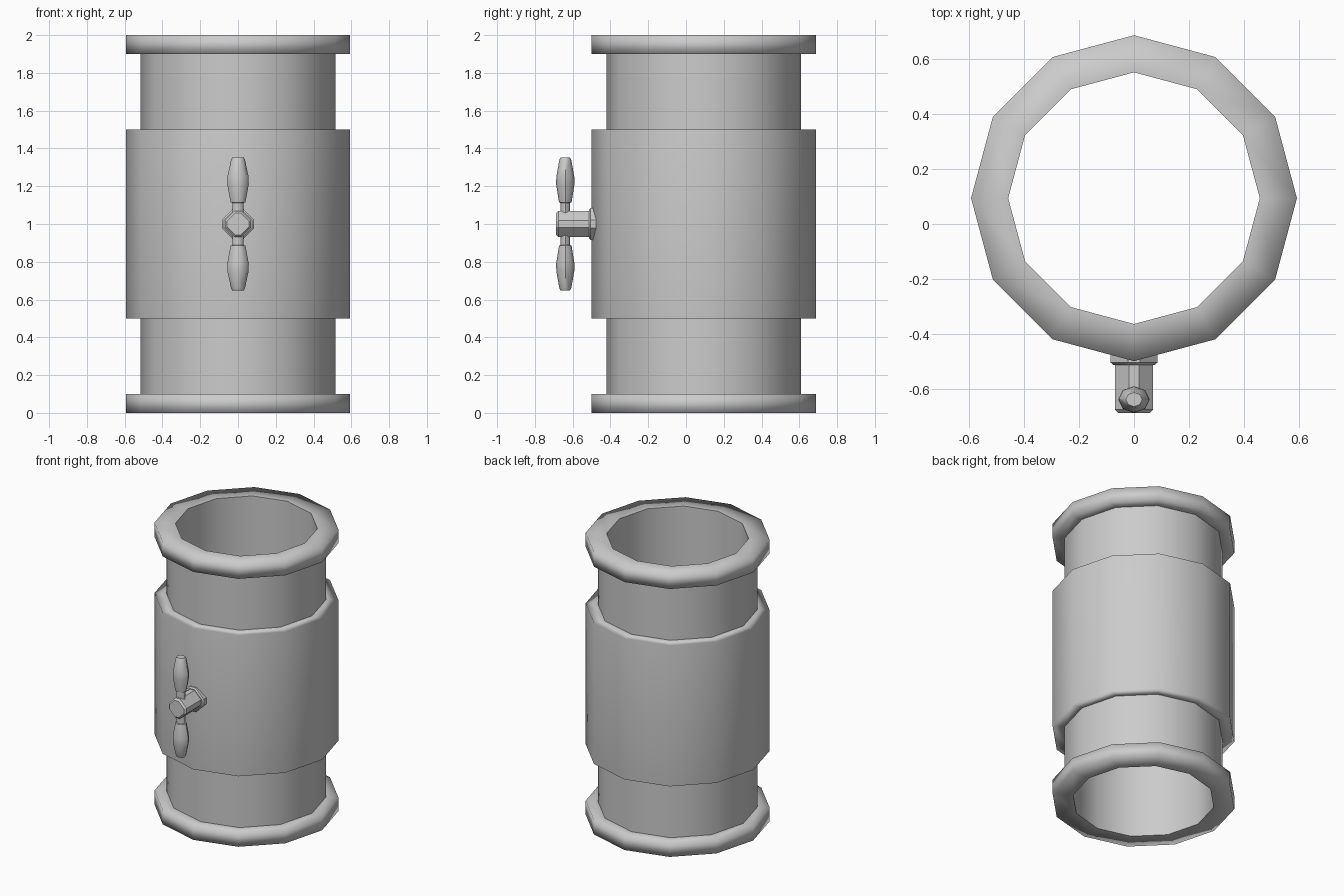
import bpy, bmesh
from math import cos, sin, pi, radians
from mathutils import Matrix

if "Cube" in bpy.data.objects:
    bpy.data.objects.remove(bpy.data.objects["Cube"])

CY = 0.094                      # pipe axis in y
RO, RN, RI = 0.593, 0.515, 0.458  # outer, neck and bore radii


def ngon(n, sx=1.0, sy=1.0):
    return [(sx * cos(pi / 2 + 2 * pi * k / n), sy * sin(pi / 2 + 2 * pi * k / n)) for k in range(n)]


def sweep(name, profile, section, matrix, cap=False, angle=None):
    """Scale a unit section along a (radius, height) profile; rising profile faces outward."""
    bm = bmesh.new()
    rings = [[bm.verts.new((r * x, r * y, z)) for x, y in section] for r, z in profile]
    n = len(section)
    for a, b in zip(rings, rings[1:]):
        for j in range(n):
            k = (j + 1) % n
            bm.faces.new((a[j], a[k], b[k], b[j]))
    if cap:
        bm.faces.new(rings[0][::-1])
        bm.faces.new(rings[-1])
    bm.transform(matrix)
    if cap:
        bmesh.ops.recalc_face_normals(bm, faces=bm.faces[:])
    mesh = bpy.data.meshes.new(name)
    bm.to_mesh(mesh)
    bm.free()
    ob = bpy.data.objects.new(name, mesh)
    bpy.context.collection.objects.link(ob)
    mesh.shade_smooth()
    if angle:
        bpy.ops.object.select_all(action='DESELECT')
        ob.select_set(True)
        bpy.context.view_layer.objects.active = ob
        bpy.ops.object.shade_smooth_by_angle(angle=radians(angle))
    return ob


# pipe: twelve-sided, open at both ends
round12 = ngon(12)
pipe = Matrix.Translation((0, CY, 0))
sweep("bore", [(RI, 2), (RI, 0)], round12, pipe)
for label, z in (("lower", 0.1), ("upper", 1.5)):
    sweep(label + "_neck", [(RN, z), (RN, z + 0.4)], round12, pipe)
body = sweep("body_sleeve", [(RN, 0.5), (RO, 0.5), (RO, 1.5), (RN, 1.5)], round12, pipe)
body.modifiers.new("area_normals", 'WEIGHTED_NORMAL').mode = 'FACE_AREA'
sweep("lower_flange", [(RI, 0), (RO, 0), (RO, 0.1), (RN, 0.1)], round12, pipe)
sweep("upper_flange", [(RN, 1.9), (RO, 1.9), (RO, 2), (RI, 2)], round12, pipe)

# valve collar and stem: chamfered diamond section, pointing to the front
c = 0.26
diamond8 = [(1, -c), (1, c), (c, 1), (-c, 1), (-1, c), (-1, -c), (-c, -1), (c, -1)]
forward = Matrix.Translation((0, 0, 1)) @ Matrix.Rotation(pi / 2, 4, 'X')
sweep("valve_collar", [(0.085, 0.46), (0.085, 0.505), (0.075, 0.513)], diamond8, forward, True, 30)
sweep("valve_stem", [(0.07, 0.46), (0.07, 0.675), (0.058, 0.687)], diamond8, forward, True, 30)

# handle grips: one above and one mirrored below the stem
oval8 = ngon(8, 1.0, 0.85)
grip = [(0.030, 0.03), (0.030, 0.112), (0.039, 0.114), (0.057, 0.21), (0.056, 0.25),
        (0.037, 0.34), (0.030, 0.352)]
for label, s in (("upper", 1), ("lower", -1)):
    m = Matrix.Translation((0, -0.639, 1)) @ Matrix.Diagonal((1, 1, s, 1))
    sweep(label + "_handle_grip", grip, oval8, m, True, 50)
